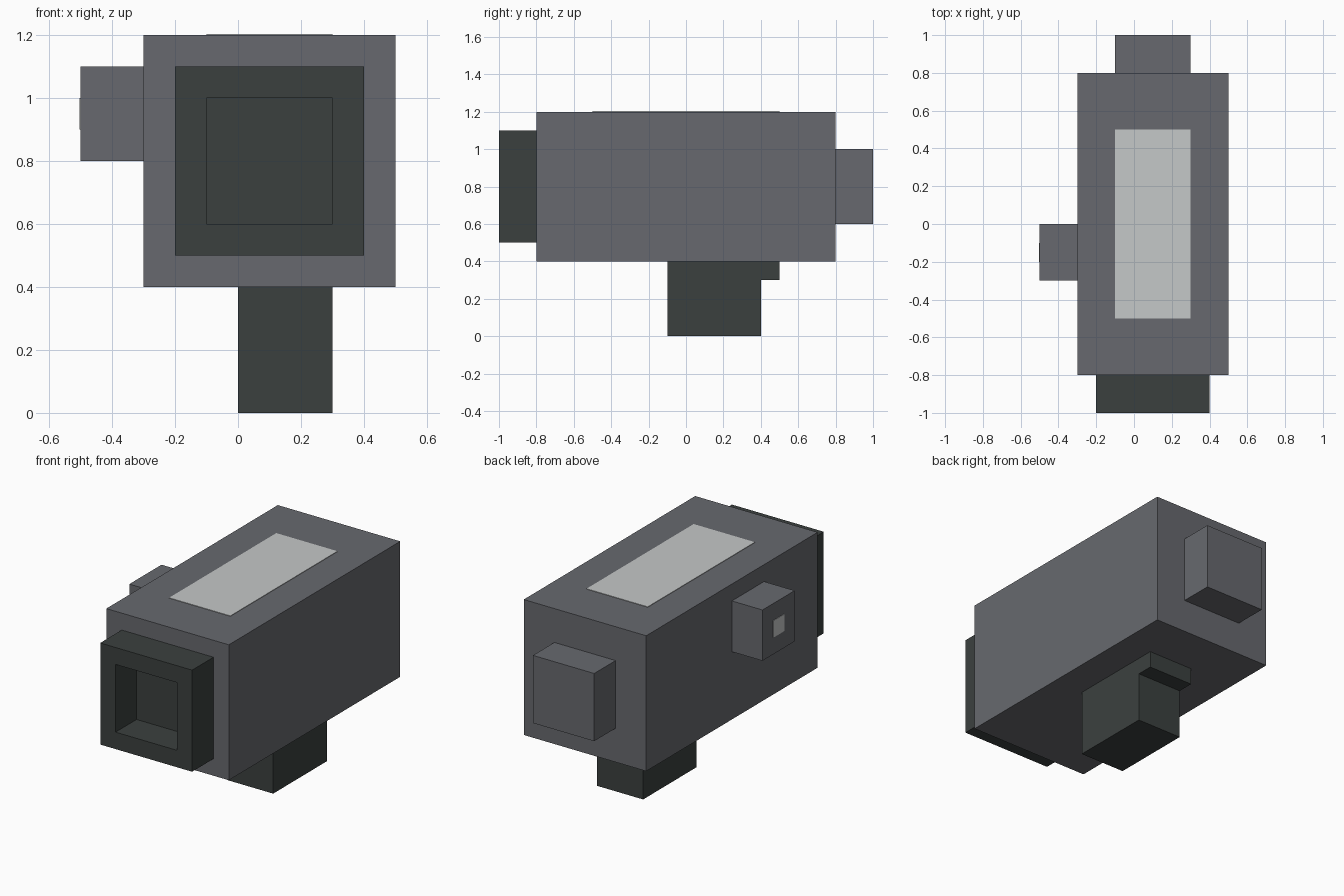
import bpy, bmesh
from mathutils import Vector

if "Cube" in bpy.data.objects:
    bpy.data.objects.remove(bpy.data.objects["Cube"])


def material(name, rgb):
    m = bpy.data.materials.new(name)
    m.diffuse_color = (*rgb, 1)
    m.use_nodes = True
    m.node_tree.nodes["Principled BSDF"].inputs["Base Color"].default_value = m.diffuse_color
    return m


GREY = material("body grey", (0.136, 0.141, 0.156))
DARK = material("dark rubber", (0.0437, 0.0513, 0.0497))
LIGHT = material("pale panel", (0.558, 0.578, 0.578))


def finish(name, bm, mat):
    bmesh.ops.recalc_face_normals(bm, faces=bm.faces)
    mesh = bpy.data.meshes.new(name)
    bm.to_mesh(mesh)
    bm.free()
    mesh.materials.append(mat)
    obj = bpy.data.objects.new(name, mesh)
    bpy.context.collection.objects.link(obj)
    return obj


def box_mesh(x, y, z):
    bm = bmesh.new()
    bmesh.ops.create_cube(bm, size=1)
    for v in bm.verts:
        v.co = Vector([r[0] if c < 0 else r[1] for c, r in zip(v.co, (x, y, z))])
    return bm


def box(name, x, y, z, mat):
    return finish(name, box_mesh(x, y, z), mat)


# Main housing, rear block and side viewfinder
box("camera_body", (-0.3, 0.5), (-0.8, 0.8), (0.4, 1.2), GREY)
box("rear_block", (-0.1, 0.3), (0.8, 1.0), (0.6, 1.0), GREY)
box("viewfinder", (-0.5, -0.3), (-0.3, 0.0), (0.8, 1.1), GREY)

# Thin pale panels on the top and on the viewfinder
box("top_panel", (-0.1, 0.3), (-0.5, 0.5), (1.198, 1.203), LIGHT)
box("viewfinder_window", (-0.503, -0.498), (-0.2, -0.1), (0.9, 1.0), LIGHT)

# Lens hood: front face inset, then pushed back to the housing
bm = box_mesh((-0.2, 0.4), (-1.0, -0.8), (0.5, 1.1))
bm.normal_update()
front = min(bm.faces, key=lambda f: f.calc_center_median().y)
bmesh.ops.inset_region(bm, faces=[front], thickness=0.1, use_even_offset=True)
walls = bmesh.ops.extrude_discrete_faces(bm, faces=[front])
bmesh.ops.translate(bm, verts=walls["faces"][0].verts, vec=(0, 0.196, 0))
finish("lens_hood", bm, DARK)

# Grip: stepped side profile extruded across x
profile = [(-0.1, 0), (0.4, 0), (0.4, 0.3), (0.5, 0.3), (0.5, 0.4), (-0.1, 0.4)]
bm = bmesh.new()
side = bm.faces.new([bm.verts.new((0, y, z)) for y, z in profile])
ext = bmesh.ops.extrude_face_region(bm, geom=[side], use_keep_orig=True)
bmesh.ops.translate(bm, vec=(0.3, 0, 0),
                    verts=[g for g in ext["geom"] if isinstance(g, bmesh.types.BMVert)])
finish("grip", bm, DARK)
